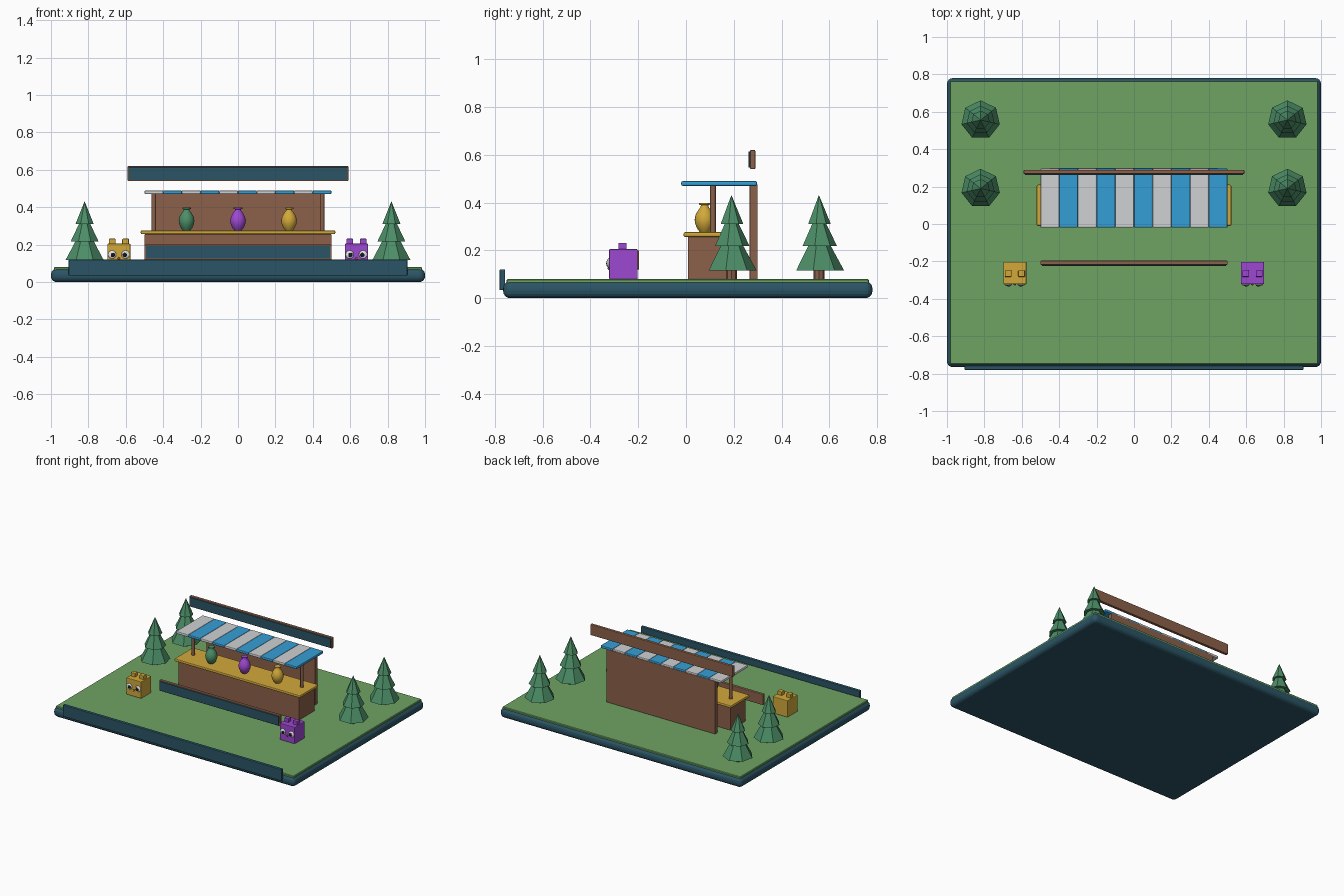
import bpy
import math

cube = bpy.data.objects.get("Cube")
if cube:
    bpy.data.objects.remove(cube, do_unlink=True)


def material(name, hex_code):
    """Flat material from an sRGB hex code, stored as linear values."""
    srgb = [int(hex_code[i:i + 2], 16) / 255 for i in (0, 2, 4)]
    colour = [c / 12.92 if c < 0.04 else ((c + 0.055) / 1.055) ** 2.4 for c in srgb] + [1]
    mat = bpy.data.materials.new(name)
    mat.use_nodes = True
    mat.diffuse_color = colour
    mat.node_tree.nodes["Principled BSDF"].inputs["Base Color"].default_value = colour
    return mat


grass = material("grass green", "6EA463")
teal = material("dark teal", "2B5566")
brown = material("wood brown", "8C614A")
gold = material("gold", "D2A93A")
purple = material("purple", "9E48D2")
blue = material("awning blue", "359FD6")
grey = material("awning grey", "D0D1D4")
green = material("tree green", "4C8E67")
white = material("eye white", "F0F0F0")
black = material("pupil black", "14181E")


def finish(obj, name, mat, bevel=0, segments=2):
    obj.name = name
    obj.data.materials.append(mat)
    if bevel:
        mod = obj.modifiers.new("rounded edges", "BEVEL")
        mod.width, mod.segments = bevel, segments
    return obj


def box(name, mat, x, y, z, bevel=0, segments=2):
    """Box from (min, max) ranges along each axis."""
    centre = [(a + b) / 2 for a, b in (x, y, z)]
    bpy.ops.mesh.primitive_cube_add(size=1, location=centre)
    obj = bpy.context.object
    obj.scale = [b - a for a, b in (x, y, z)]
    bpy.ops.object.transform_apply(location=False, rotation=False, scale=True)
    return finish(obj, name, mat, bevel, segments)


def cone(name, mat, sides, r1, r2, x, y, z0, z1):
    bpy.ops.mesh.primitive_cone_add(vertices=sides, radius1=r1, radius2=r2, depth=z1 - z0,
                                    location=(x, y, (z0 + z1) / 2))
    return finish(bpy.context.object, name, mat)


def smooth(obj):
    bpy.ops.object.select_all(action="DESELECT")
    obj.select_set(True)
    bpy.context.view_layer.objects.active = obj
    bpy.ops.object.shade_smooth_by_angle(angle=math.radians(40))


def ball(name, mat, radius, location, flat=1):
    bpy.ops.mesh.primitive_uv_sphere_add(segments=16, ring_count=10, radius=radius, location=location)
    obj = finish(bpy.context.object, name, mat)
    obj.scale.y = flat
    smooth(obj)


def lathe(name, mat, profile, x, y, z, sides=20):
    """Revolve a (radius, height) profile about the vertical axis."""
    verts = [(r * math.cos(math.tau * i / sides), r * math.sin(math.tau * i / sides), h)
             for r, h in profile for i in range(sides)]
    faces = [(k * sides + i, k * sides + (i + 1) % sides,
              (k + 1) * sides + (i + 1) % sides, (k + 1) * sides + i)
             for k in range(len(profile) - 1) for i in range(sides)]
    faces += [tuple(reversed(range(sides))), tuple(range(len(verts) - sides, len(verts)))]
    mesh = bpy.data.meshes.new(name)
    mesh.from_pydata(verts, [], faces)
    obj = bpy.data.objects.new(name, mesh)
    obj.location = (x, y, z)
    bpy.context.collection.objects.link(obj)
    finish(obj, name, mat)
    smooth(obj)


# Ground slab, lawn and front board
box("base_slab", teal, (-1, 1), (-.765, .78), (0, .071), .03, 4)
box("lawn", grass, (-.985, .985), (-.75, .765), (.06, .08), .004, 1)
box("front_board", teal, (-.905, .905), (-.78, -.757), (.034, .12), .003)

# Stall: counter, back wall and posts
box("counter_body", brown, (-.5, .5), (.008, .19), (.08, .256), .003)
box("counter_top", gold, (-.52, .52), (-.01, .21), (.256, .276), .006)
box("back_wall", brown, (-.45, .45), (.266, .3), (.08, .476), .003)
for side in (-1, 1):
    post = cone("awning_post", brown, 12, .012, .012, side * .45, .113, .276, .475)
    smooth(post)

# Striped awning
for i in range(10):
    left = -.5 + i * .1
    box("awning_stripe", blue if i % 2 else grey, (left, left + .1), (-.02, .297), (.47, .49), .006)


# Sign boards with an inset coloured front panel
def sign(name, half, y, z0, z1):
    box(name + "_board", brown, (-half, half), (y, y + .022), (z0, z1), .004)
    box(name + "_panel", teal, (-half + .007, half - .007), (y - .006, y + .002),
        (z0 + .006, z1 - .006), .001, 1)


sign("roof_sign", .59, .268, .54, .62)
sign("lower_sign", .5, -.218, .12, .2)

# Vases on the counter
vase_profile = ((.018, 0), (.03, .015), (.039, .036), (.042, .055), (.037, .077), (.026, .096),
                (.017, .107), (.016, .115), (.023, .118), (.023, .124), (.015, .124))
for x, mat in ((-.275, green), (0, purple), (.273, gold)):
    lathe("vase", mat, vase_profile, x, .078, .274)

# Trees: trunk and three stacked seven-sided tiers
for x in (-.82, .82):
    for y in (.19, .556):
        cone("tree_trunk", brown, 8, .023, .023, x, y, .078, .14)
        for radius, bottom, top in ((.105, .117, .31), (.076, .218, .375), (.05, .31, .432)):
            cone("tree_tier", green, 7, radius, 0, x, y, bottom, top)

# Block creatures with ears, eyes and nose
for x, mat in ((-.637, gold), (.633, purple)):
    box("creature_body", mat, (x - .062, x + .062), (-.322, -.202), (.08, .205), .004)
    for side in (-1, 1):
        ex = x + side * .036
        box("creature_ear", mat, (ex - .018, ex + .018), (-.283, -.248), (.2, .232), .004)
        ball("creature_eye", white, .022, (ex, -.322, .147), .4)
        ball("creature_pupil", black, .012, (ex - side * .004, -.329, .145), .4)
    ball("creature_nose", brown, .007, (x, -.323, .126), .7)
